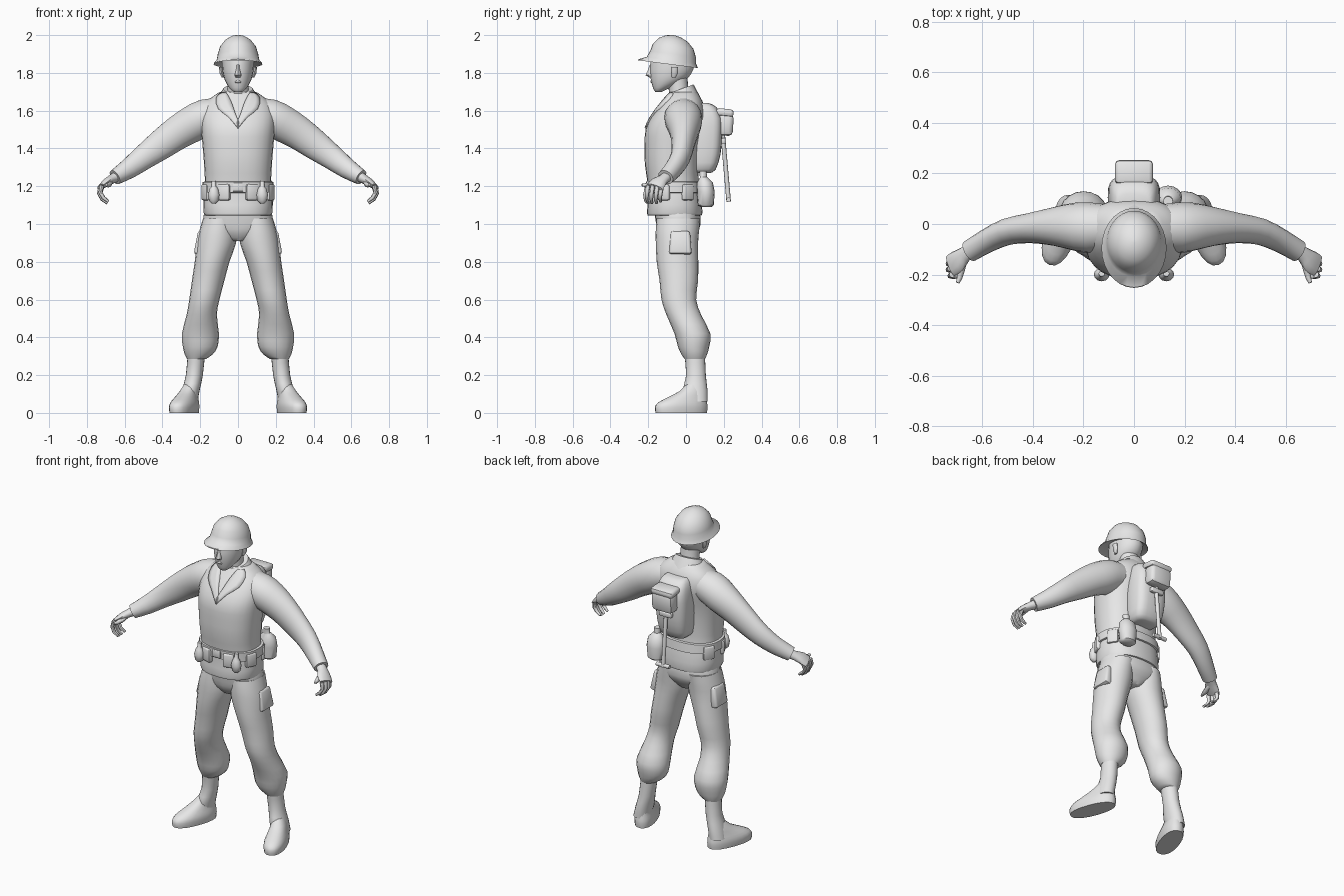
import bpy, bmesh, math
from mathutils import Vector, Matrix

cloth = bpy.data.materials.new("plain_grey")
cloth.diffuse_color = (0.8, 0.8, 0.8, 1)


def finish(bm, name, side=1, angle=45):
    if side < 0:
        for v in bm.verts:
            v.co.x = -v.co.x
    bmesh.ops.recalc_face_normals(bm, faces=bm.faces)
    me = bpy.data.meshes.new(name)
    bm.to_mesh(me)
    bm.free()
    ob = bpy.data.objects.new(name, me)
    bpy.context.collection.objects.link(ob)
    me.materials.append(cloth)
    bpy.ops.object.select_all(action='DESELECT')
    ob.select_set(True)
    bpy.context.view_layer.objects.active = ob
    bpy.ops.object.shade_smooth_by_angle(angle=math.radians(angle))
    return ob


def refine(rows, n):
    """Catmull-Rom interpolation of a list of equal-length rows"""
    out = []
    for i in range(len(rows) - 1):
        p = [rows[max(i - 1, 0)], rows[i], rows[i + 1], rows[min(i + 2, len(rows) - 1)]]
        for k in range(n):
            t = k / n
            out.append([0.5 * (2*b + (c - a)*t + (2*a - 5*b + 4*c - d)*t*t + (3*b - a - 3*c + d)*t**3)
                        for a, b, c, d in zip(*p)])
    return out + [list(rows[-1])]


def power(v, e):
    return math.copysign(abs(v) ** e, v)


def skin(rings, name, side=1, angle=45):
    bm = bmesh.new()
    vs = [[bm.verts.new(p) for p in r] for r in rings]
    n = len(vs[0])
    for a, b in zip(vs, vs[1:]):
        for i in range(n):
            bm.faces.new((a[i], a[(i + 1) % n], b[(i + 1) % n], b[i]))
    bm.faces.new(vs[0])
    bm.faces.new(vs[-1])
    return finish(bm, name, side, angle)


def stack(name, rows, side=1, seg=20, e=1.0, sub=2, tilt=0, turn=0, angle=45):
    """Horizontal rings: (z, cx, cy, rx, ry)"""
    rings = []
    for z, cx, cy, rx, ry in refine(rows, sub):
        ring = []
        for i in range(seg):
            a = 2 * math.pi * i / seg
            x, y = rx * power(math.cos(a), e), ry * power(math.sin(a), e)
            x, y = x*math.cos(turn) - y*math.sin(turn), x*math.sin(turn) + y*math.cos(turn)
            ring.append((cx + x, cy + y, z + tilt * y))
        rings.append(ring)
    return skin(rings, name, side, angle)


def tube(name, rows, side=1, seg=14, sub=2):
    """Rings across a path: (x, y, z, half depth in y, half height)"""
    rows = refine(rows, sub)
    pts = [Vector(r[:3]) for r in rows]
    rings = []
    for i, r in enumerate(rows):
        t = (pts[min(i + 1, len(pts) - 1)] - pts[max(i - 1, 0)]).normalized()
        a = Vector((0, 1, 0)) if abs(t.y) < 0.9 else Vector((1, 0, 0))
        a = (a - t * a.dot(t)).normalized()
        b = t.cross(a)
        rings.append([pts[i] + a*r[3]*math.cos(q) + b*r[4]*math.sin(q)
                      for q in (2 * math.pi * k / seg for k in range(seg))])
    return skin(rings, name, side)


def block(name, loc, size, rot=(0, 0, 0), bevel=0.012, side=1, taper=1.0):
    bm = bmesh.new()
    bmesh.ops.create_cube(bm, size=1)
    for v in bm.verts:
        if v.co.z > 0:
            v.co.x *= taper
            v.co.y *= taper
        v.co = Vector(a * b for a, b in zip(v.co, size))
    bmesh.ops.bevel(bm, geom=bm.edges[:], offset=bevel, segments=2, affect='EDGES', profile=0.5)
    m = Matrix.Translation(loc)
    for ang, ax in zip(rot, 'XYZ'):
        m = m @ Matrix.Rotation(ang, 4, ax)
    bm.transform(m)
    return finish(bm, name, side)


# Jacket body with hem and neck opening
torso = stack("jacket", [
    (1.045, 0, -.06, .172, .14), (1.06, 0, -.06, .182, .147), (1.15, 0, -.06, .182, .14),
    (1.22, 0, -.068, .175, .136), (1.32, 0, -.075, .18, .143), (1.42, 0, -.072, .188, .147),
    (1.50, 0, -.062, .195, .152), (1.57, 0, -.04, .198, .142), (1.63, 0, -.022, .18, .116),
    (1.67, 0, -.015, .14, .092), (1.70, 0, -.015, .095, .07)], seg=28, e=.85)
stack("collar", [(1.64, 0, -.02, .12, .095), (1.69, 0, -.025, .095, .077), (1.715, 0, -.028, .078, .068)],
      tilt=.35, sub=1)

# Crossing lapels laid on the chest
for s in (1, -1):
    bm = bmesh.new()
    outer = [(.0, 1.505), (.05, 1.565), (.105, 1.61), (.115, 1.66), (.09, 1.69)]
    inner = [(-.006, 1.535), (.015, 1.585), (.03, 1.63), (.045, 1.665), (.06, 1.69)]
    rows = [[bm.verts.new((o[0]*(1-t) + i[0]*t, -.3, o[1]*(1-t) + i[1]*t)) for t in (0, .33, .67, 1)]
            for o, i in zip(refine(outer, 2), refine(inner, 2))]
    for a, b in zip(rows, rows[1:]):
        for i in range(3):
            bm.faces.new((a[i], a[i+1], b[i+1], b[i]))
    lapel = finish(bm, "lapel", s)
    wrap = lapel.modifiers.new("lay", 'SHRINKWRAP')
    wrap.target = torso
    wrap.wrap_method = 'PROJECT'
    wrap.use_project_y = True
    wrap.use_positive_direction = True
    wrap.use_negative_direction = True
    thick = lapel.modifiers.new("thickness", 'SOLIDIFY')
    thick.thickness = .016
    thick.offset = 0

# Head, neck, nose, ears
stack("neck", [(1.64, 0, -.03, .062, .058), (1.72, 0, -.04, .056, .052), (1.82, 0, -.05, .058, .055)])
stack("head", [(1.70, 0, -.145, .022, .018), (1.712, 0, -.137, .038, .034), (1.735, 0, -.115, .056, .064),
               (1.77, 0, -.09, .073, .097), (1.82, 0, -.076, .083, .115), (1.89, 0, -.07, .085, .113)])
stack("nose", [(1.775, 0, -.182, .013, .012), (1.788, 0, -.188, .018, .026),
               (1.815, 0, -.185, .011, .017), (1.845, 0, -.183, .008, .008)], seg=8, sub=1)
stack("lips", [(1.742, 0, -.168, .014, .012), (1.752, 0, -.172, .022, .017), (1.762, 0, -.172, .012, .014)],
      seg=8, sub=1)

# Helmet dome with flared brim, higher at the front
stack("helmet", [(1.862, 0, -.085, .082, .12), (1.846, 0, -.095, .129, .158), (1.852, 0, -.095, .127, .156),
                 (1.868, 0, -.078, .113, .130), (1.90, 0, -.069, .107, .121), (1.94, 0, -.068, .095, .108),
                 (1.975, 0, -.068, .067, .077), (1.994, 0, -.068, .034, .038), (2.0, 0, -.068, .006, .006)],
      seg=28, tilt=-.13, sub=1, angle=50)

# Hips joining the trouser legs
stack("trouser_seat", [(.91, 0, -.045, .05, .07), (.95, 0, -.045, .13, .10), (1.0, 0, -.04, .188, .118),
                       (1.08, 0, -.05, .17, .12)], seg=24, e=.85)

knuckles = [(.720, -.200, 1.203), (.727, -.176, 1.203), (.727, -.152, 1.198), (.722, -.130, 1.190)]
for s in (1, -1):
    # Trouser leg bloused over the boot
    stack("trouser_leg", [
        (1.03, .095, -.04, .09, .115), (.97, .105, -.045, .098, .115), (.90, .114, -.048, .104, .112),
        (.80, .137, -.045, .092, .11), (.70, .158, -.038, .086, .102), (.60, .178, -.038, .08, .092),
        (.52, .192, -.012, .08, .092), (.42, .199, .034, .098, .095), (.35, .2, .04, .092, .083),
        (.31, .208, .044, .074, .068), (.285, .22, .046, .05, .054)], side=s)
    block("leg_pocket", (.2, -.03, .90), (.05, .12, .125), (0, -.16, 0), .014, s, .85)

    # Boot with turned-out toe
    stack("boot_shaft", [(.06, .262, .055, .048, .06), (.12, .25, .048, .047, .066),
                         (.2, .231, .053, .045, .052), (.32, .22, .045, .046, .055)], side=s)
    stack("boot_foot", [(0, .285, -.025, .060, .143), (.03, .285, -.025, .063, .146),
                        (.055, .282, -.018, .06, .136), (.085, .272, .008, .05, .103),
                        (.115, .26, .035, .043, .072), (.15, .247, .048, .036, .05)],
          side=s, e=.88, turn=math.radians(20))

    # Sleeve
    tube("sleeve", [
        (.08, -.01, 1.585, .085, .085), (.17, -.015, 1.565, .1, .098), (.24, -.01, 1.53, .094, .098),
        (.32, -.01, 1.483, .076, .09), (.41, -.016, 1.418, .06, .08), (.50, -.03, 1.352, .053, .066),
        (.58, -.066, 1.292, .047, .054), (.652, -.108, 1.247, .044, .041)], s, 18)

    # Hand with curled fingers and thumb
    tube("palm", [(.64, -.10, 1.252, .03, .028), (.672, -.122, 1.235, .032, .024),
                  (.70, -.148, 1.217, .045, .021), (.727, -.166, 1.196, .044, .014)], s, 12)
    for i, (x, y, z) in enumerate(knuckles):
        k = (1, 1.1, 1.05, .85)[i]
        tube("finger", [(x, y, z, .012, .012), (x + .008, y - .005, z - .035*k, .011, .011),
                        (x - .008, y - .008, z - .064*k, .01, .01),
                        (x - .034, y - .004, z - .084*k, .007, .007)], s, 8, 1)
    tube("thumb", [(.675, -.135, 1.225, .016, .016), (.683, -.182, 1.208, .014, .014),
                   (.69, -.212, 1.205, .011, .011), (.698, -.233, 1.207, .007, .007)], s, 8, 1)
    stack("ear", [(1.775, .08, -.065, .006, .01), (1.80, .088, -.06, .01, .018),
                  (1.83, .09, -.06, .01, .018)], s, 8, sub=1)

    # Belt pouches following the waist
    for deg in (-22, -66, 28):
        a = math.radians(deg)
        block("belt_pouch", (.178 * math.cos(a), -.062 + .142 * math.sin(a), 1.168), (.04, .068, .085),
              (0, 0, math.atan2(math.sin(a) / .142, math.cos(a) / .178)), .01, s)

    # Hanging grenade
    stack("grenade", [(1.108, .128, -.2, .01, .01), (1.122, .128, -.2, .025, .022), (1.155, .128, -.2, .031, .027),
                      (1.187, .128, -.2, .022, .02), (1.2, .128, -.2, .012, .012), (1.228, .128, -.196, .012, .012)],
          s, 12, sub=1)

# Belt and buckle
stack("belt", [(1.165, 0, -.062, .18, .138), (1.168, 0, -.062, .19, .148), (1.222, 0, -.066, .188, .146),
               (1.225, 0, -.066, .175, .134)], seg=28, e=.85, sub=1)
block("buckle", (0, -.208, 1.195), (.055, .018, .045), bevel=.004)

# Canteen on the back hip
stack("canteen", [(1.09, .135, .105, .038, .03), (1.10, .135, .105, .05, .042), (1.17, .135, .105, .056, .047),
                  (1.22, .135, .1, .05, .042), (1.245, .135, .095, .026, .022), (1.25, .135, .092, .019, .019),
                  (1.28, .135, .09, .019, .019)], seg=16, sub=1)

# Backpack with top flap and rolled bundle
stack("backpack", [(1.27, 0, .08, .06, .05), (1.29, 0, .09, .088, .068), (1.37, 0, .1, .1, .083),
                   (1.47, 0, .105, .104, .086), (1.56, 0, .105, .1, .085), (1.62, 0, .09, .085, .07),
                   (1.64, 0, .075, .066, .045)], e=.6, seg=24)
block("pack_bundle", (0, .21, 1.525), (.142, .08, .115), (-.06, 0, 0), .022)
block("bundle_flap", (0, .205, 1.59), (.15, .095, .04), (-.1, 0, 0), .016)

# Entrenching tool hanging from the pack
tube("tool_handle", [(0, .195, 1.47, .012, .012), (0, .226, 1.118, .012, .012)], 1, 10, 1)
tube("tool_grip", [(-.045, .225, 1.128, .012, .012), (.045, .225, 1.128, .012, .012)], 1, 10, 1)
block("tool_hanger", (0, .2, 1.44), (.085, .025, .03), bevel=.006)
